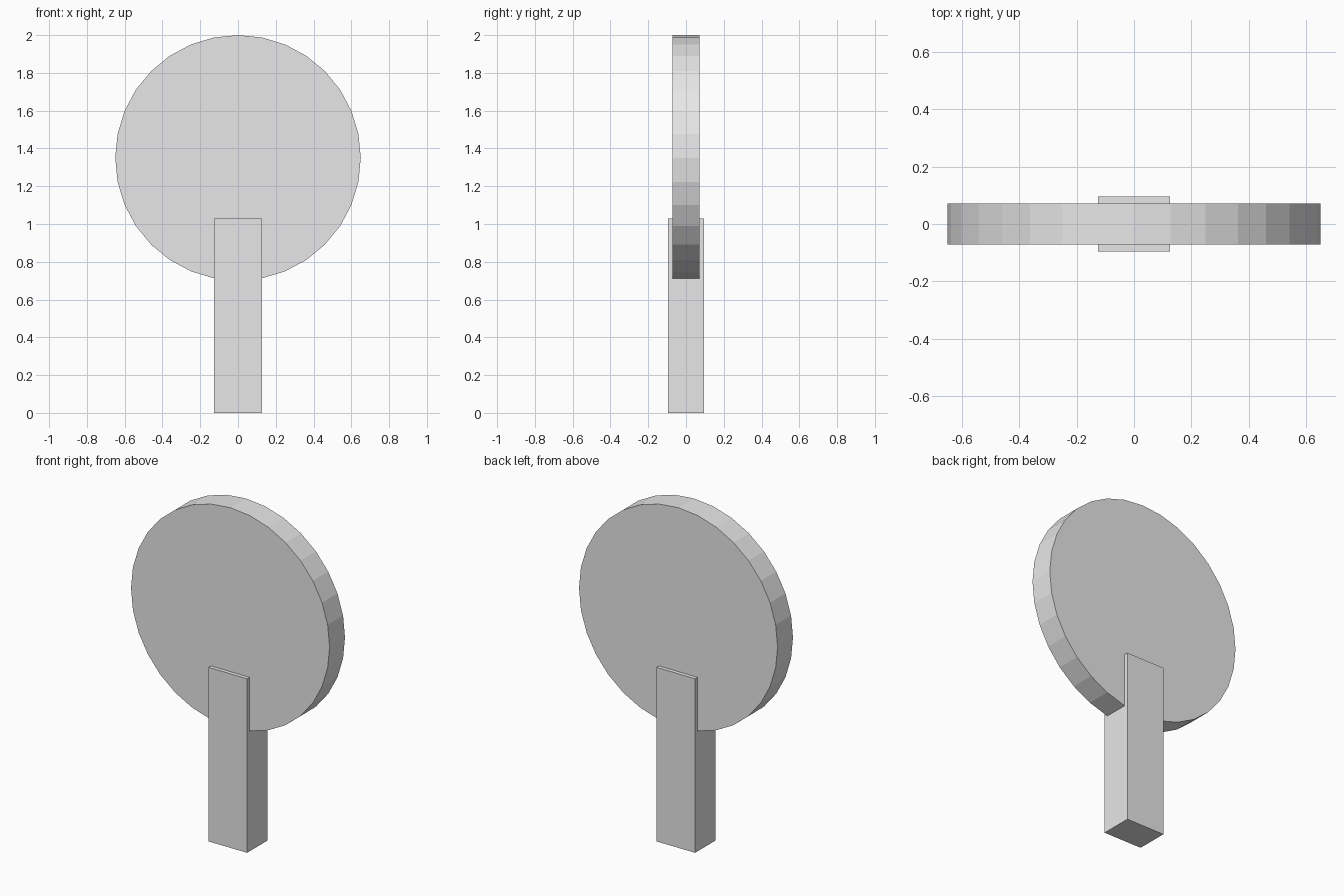
import bpy
import math

cube = bpy.data.objects.get("Cube")
if cube:
    bpy.data.objects.remove(cube, do_unlink=True)

# Single light grey material
grey = bpy.data.materials.new("light_grey")
grey.use_nodes = True
colour = (0.8, 0.8, 0.8, 1.0)
grey.diffuse_color = colour
grey.node_tree.nodes["Principled BSDF"].inputs["Base Color"].default_value = colour


def finish(name):
    """Name the active object, apply its transform and give it the material."""
    obj = bpy.context.object
    obj.name = name
    obj.data.name = name
    bpy.ops.object.transform_apply(location=False, rotation=True, scale=True)
    obj.data.materials.append(grey)
    return obj


# Round paddle head: a flat-shaded upright disc
RADIUS = 0.65
bpy.ops.mesh.primitive_cylinder_add(
    vertices=32, radius=RADIUS, depth=0.144,
    location=(0, 0, 2 - RADIUS), rotation=(math.pi / 2, 0, 0))
finish("paddle_head")

# Straight handle overlapping the lower part of the head
HANDLE_HEIGHT = 1.03
bpy.ops.mesh.primitive_cube_add(size=1, location=(0, 0, HANDLE_HEIGHT / 2))
bpy.context.object.scale = (0.252, 0.19, HANDLE_HEIGHT)
finish("handle")
